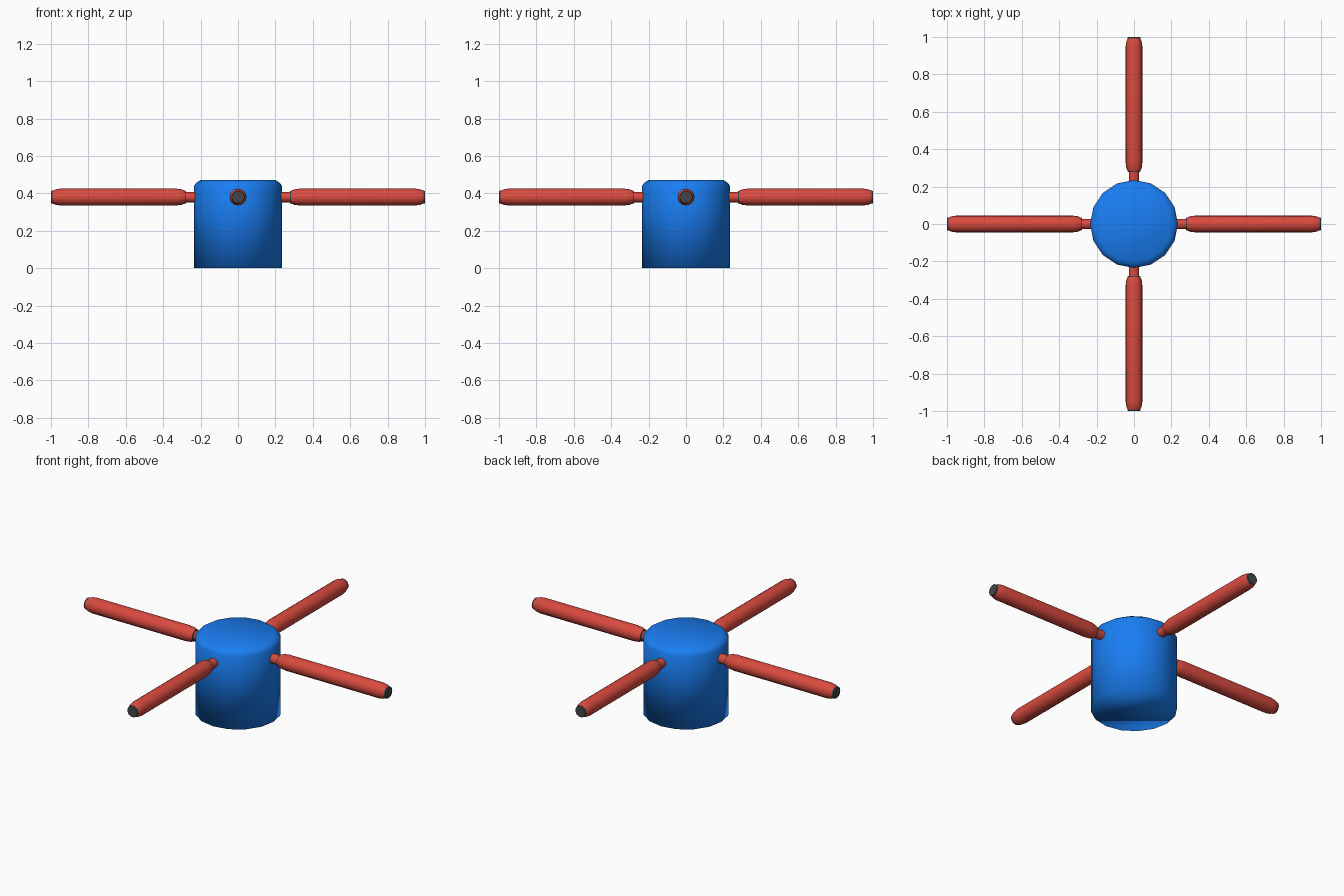
import bpy, math
from mathutils import Matrix

if "Cube" in bpy.data.objects:
    bpy.data.objects.remove(bpy.data.objects["Cube"])


def material(name, color):
    m = bpy.data.materials.new(name)
    m.diffuse_color = color
    m.use_nodes = True
    m.node_tree.nodes["Principled BSDF"].inputs["Base Color"].default_value = m.diffuse_color
    return m


BLUE = material("blue", (0.01, 0.21, 0.9, 1))
RED = material("red", (0.7, 0.07, 0.05, 1))
DARK = material("dark_grey", (0.06, 0.06, 0.06, 1))


def lathe(name, profile, sides, mat):
    """Closed solid of revolution around z from (radius, height) points."""
    verts, faces = [], []
    for r, h in profile:
        for i in range(sides):
            a = 2 * math.pi * i / sides
            verts.append((r * math.cos(a), r * math.sin(a), h))
    for k in range(len(profile) - 1):
        for i in range(sides):
            j = (i + 1) % sides
            faces.append((k * sides + i, k * sides + j,
                          (k + 1) * sides + j, (k + 1) * sides + i))
    faces.append(tuple(reversed(range(sides))))
    faces.append(tuple(range((len(profile) - 1) * sides, len(profile) * sides)))
    me = bpy.data.meshes.new(name)
    me.from_pydata(verts, [], faces)
    me.materials.append(mat)
    ob = bpy.data.objects.new(name, me)
    bpy.context.collection.objects.link(ob)
    return ob


# Hub with chamfered top, smooth all over
hub = lathe("hub", [(0.235, 0), (0.235, 0.44), (0.225, 0.455), (0.203, 0.47)], 16, BLUE)
hub.data.shade_smooth()

# Four spokes, each a neck, a tapered grip and two dark end rings
PARTS = [
    ("neck", [(0.028, 0.20), (0.028, 0.285)], RED),
    ("inner_ring", [(0.033, 0.278), (0.034, 0.285)], DARK),
    ("grip", [(0.034, 0.283), (0.041, 0.30), (0.045, 0.33),
              (0.045, 0.95), (0.041, 0.975), (0.034, 0.992)], RED),
    ("end_cap", [(0.035, 0.988), (0.033, 1.0)], DARK),
]
for n, side in enumerate(("right", "back", "left", "front")):
    place = (Matrix.Translation((0, 0, 0.38))
             @ Matrix.Rotation(n * math.pi / 2, 4, 'Z')
             @ Matrix.Rotation(math.pi / 2, 4, 'Y'))
    for part, profile, mat in PARTS:
        ob = lathe(f"{side}_{part}", profile, 16, mat)
        ob.data.transform(place)
        bpy.ops.object.select_all(action='DESELECT')
        ob.select_set(True)
        bpy.context.view_layer.objects.active = ob
        bpy.ops.object.shade_smooth_by_angle(angle=math.radians(40))
